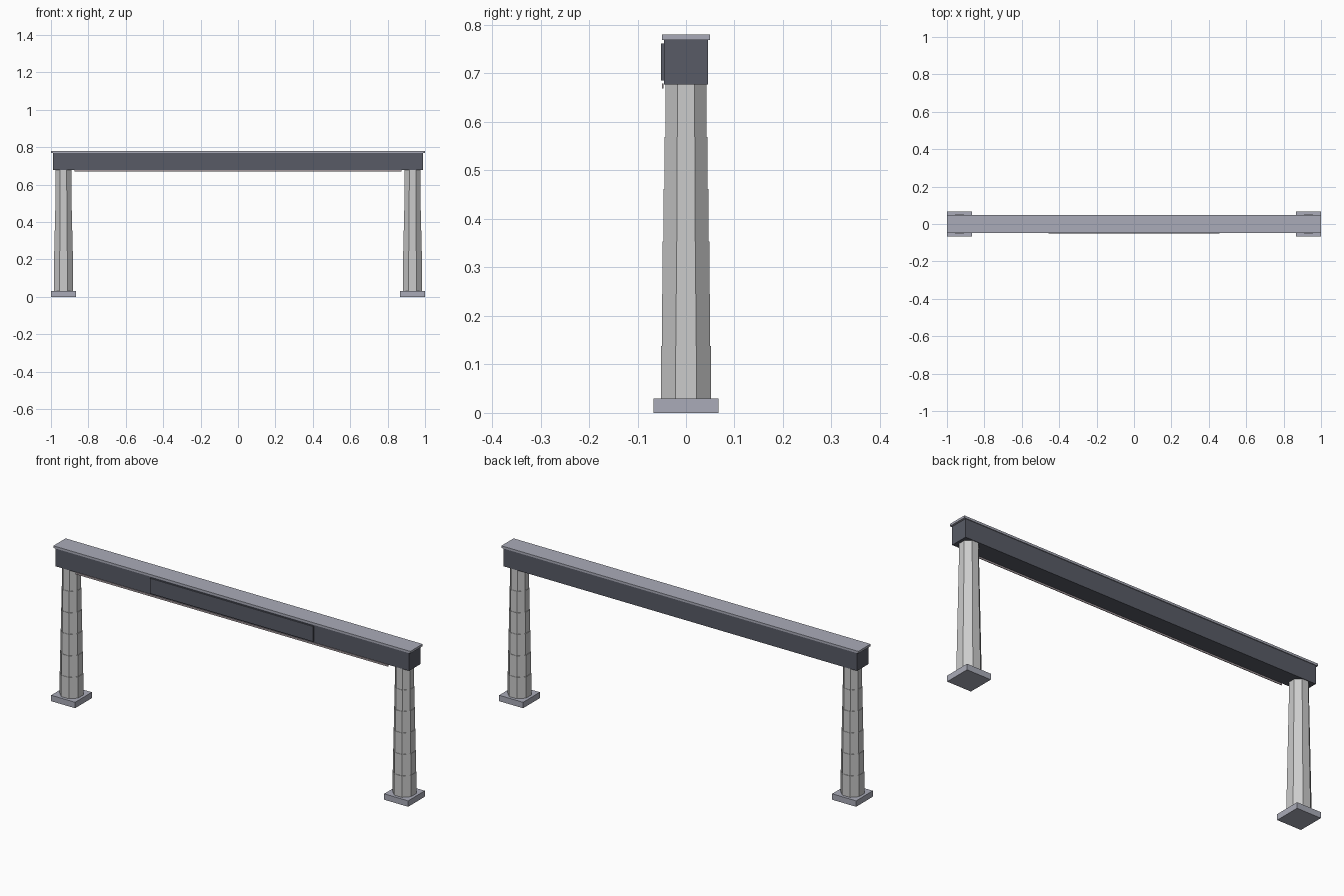
import bpy, bmesh, math
from mathutils import Matrix

if "Cube" in bpy.data.objects:
    bpy.data.objects.remove(bpy.data.objects["Cube"], do_unlink=True)


def material(name, rgb):
    m = bpy.data.materials.new(name)
    m.use_nodes = True
    m.diffuse_color = (*rgb, 1)
    m.node_tree.nodes["Principled BSDF"].inputs["Base Color"].default_value = (*rgb, 1)
    return m


stone = material("pale stone", (0.60, 0.60, 0.60))
slab = material("blue grey slab", (0.40, 0.41, 0.48))
steel = material("dark steel", (0.098, 0.105, 0.133))
trim = material("strip grey", (0.36, 0.31, 0.33))


def finish(name, bm, mat):
    mesh = bpy.data.meshes.new(name)
    bm.to_mesh(mesh)
    bm.free()
    mesh.materials.append(mat)
    obj = bpy.data.objects.new(name, mesh)
    bpy.context.collection.objects.link(obj)
    return obj


def box(name, x, y, z, mat):
    bm = bmesh.new()
    spans = (x, y, z)
    size = Matrix.Diagonal([b - a for a, b in spans] + [1])
    centre = Matrix.Translation([(a + b) / 2 for a, b in spans])
    bmesh.ops.create_cube(bm, size=1, matrix=centre @ size)
    return finish(name, bm, mat)


BASE_TOP, BEAM_BOTTOM, DRUMS = 0.03, 0.677, 6


def column(name, x):
    # Stacked octagonal drums, each a little narrower than the one below
    bm = bmesh.new()
    h = (BEAM_BOTTOM - BASE_TOP) / DRUMS
    for i in range(DRUMS):
        r = (0.052 - 0.002 * i) / math.cos(math.pi / 8)
        place = Matrix.Translation((x, 0, BASE_TOP + h * (i + 0.5)))
        bmesh.ops.create_cone(bm, cap_ends=True, segments=8, radius1=r, radius2=r,
                              depth=h, matrix=place @ Matrix.Rotation(math.pi / 8, 4, "Z"))
    return finish(name, bm, stone)


# Legs on square footings
for side, x in (("left", 0.933), ("right", -0.933)):
    box(side + "_footing", (x - 0.067, x + 0.067), (-0.067, 0.067), (0, BASE_TOP), slab)
    column(side + "_column", x)

# Crossbeam with overhanging cap
box("beam", (-0.99, 0.99), (-0.045, 0.045), (BEAM_BOTTOM, 0.769), steel)
box("beam_cap", (-1, 1), (-0.049, 0.049), (0.769, 0.78), slab)

# Front panel and lower edge strip
box("front_panel", (-0.457, 0.457), (-0.052, -0.045), (0.685, 0.762), steel)
box("lower_strip", (-0.875, 0.875), (-0.049, -0.046), (0.669, 0.679), trim)
